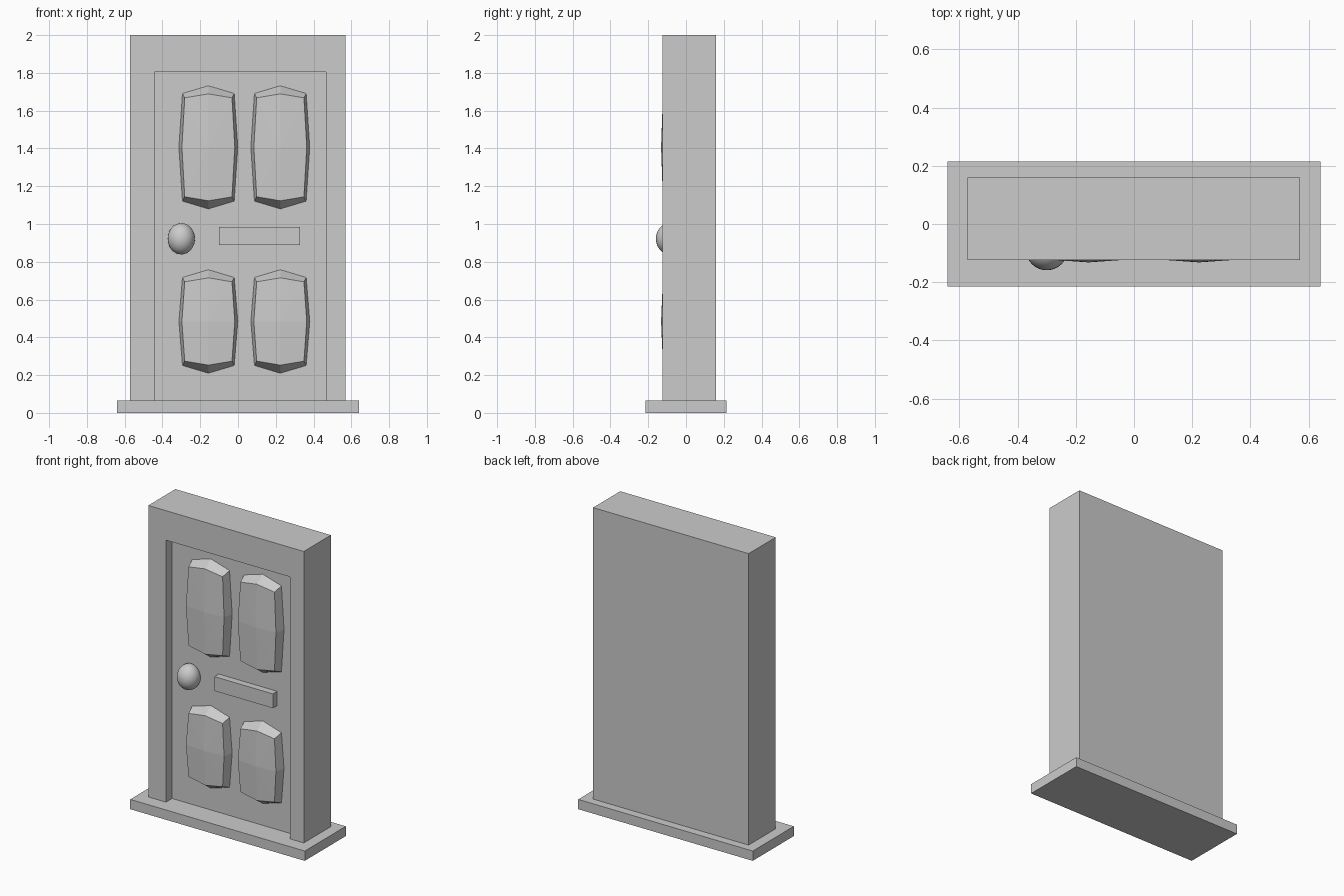
import bpy
import bmesh

default_cube = bpy.data.objects.get("Cube")
if default_cube:
    bpy.data.objects.remove(default_cube, do_unlink=True)

grey = bpy.data.materials.new("plain grey")
grey.use_nodes = True
GREY = (0.6, 0.6, 0.6, 1)
grey.diffuse_color = GREY
grey.node_tree.nodes["Principled BSDF"].inputs["Base Color"].default_value = GREY

DOOR_Y = -0.06      # face of the recessed door
STEP_TOP = 0.065


def add_object(name, bm):
    bmesh.ops.recalc_face_normals(bm, faces=bm.faces)
    mesh = bpy.data.meshes.new(name)
    bm.to_mesh(mesh)
    bm.free()
    mesh.materials.append(grey)
    obj = bpy.data.objects.new(name, mesh)
    bpy.context.collection.objects.link(obj)
    return obj


def box(name, low, high):
    bm = bmesh.new()
    bmesh.ops.create_cube(bm, size=1)
    for v in bm.verts:
        v.co = [a + (c + 0.5) * (b - a) for a, b, c in zip(low, high, v.co)]
    return add_object(name, bm)


def ring(bm, cx, cz, corner, mid, y_corner, y_mid):
    """Eight points around a panel: bowed sides with a corner between each."""
    points = []
    for sx, sz in ((-1, -1), (0, -1), (1, -1), (1, 0), (1, 1), (0, 1), (-1, 1), (-1, 0)):
        is_corner = sx and sz
        w, h = corner if is_corner else mid
        points.append(bm.verts.new((cx + sx * w, y_corner if is_corner else y_mid, cz + sz * h)))
    return points


def panel(name, cx, cz, tall):
    """Raised door panel with sloped sides and a faceted, bulging front."""
    bm = bmesh.new()
    corner_drop, mid_drop = 0.041, 0.043
    outer = ring(bm, cx, cz, (0.137, tall - corner_drop), (0.156, tall), DOOR_Y, DOOR_Y)
    inner = ring(bm, cx, cz, (0.125, tall - 0.064), (0.14, tall - mid_drop), -0.116, -0.122)
    centre = bm.verts.new((cx, -0.132, cz))
    for i in range(8):
        j = (i + 1) % 8
        bm.faces.new((outer[i], outer[j], inner[j], inner[i]))
        bm.faces.new((inner[i], inner[j], centre))
    bm.faces.new(outer)
    return add_object(name, bm)


# Doorstep
box("doorstep", (-0.641, -0.215, 0), (0.641, 0.215, STEP_TOP))

# Frame and door in one block, with the doorway recess cut out of the front
frame = box("door_and_frame", (-0.572, -0.124, STEP_TOP), (0.57, 0.16, 2))
cutter = box("recess_cutter", (-0.442, -0.3, -0.1), (0.467, DOOR_Y, 1.804))
cutter.hide_render = True
cut = frame.modifiers.new("recess", "BOOLEAN")
cut.operation = "DIFFERENCE"
cut.solver = "EXACT"
cut.object = cutter
bpy.context.view_layer.objects.active = frame
bpy.ops.object.modifier_apply(modifier=cut.name)
bpy.data.objects.remove(cutter, do_unlink=True)

# Four raised panels
for row, cz, tall in (("upper", 1.406, 0.326), ("lower", 0.484, 0.274)):
    for side, cx in (("right", -0.157), ("left", 0.224)):
        panel(f"{row}_{side}_panel", cx, cz, tall)

# Letter plate
box("letter_plate", (-0.1, -0.105, 0.888), (0.329, DOOR_Y + 0.01, 0.983))

# Door knob, slightly taller than wide
bm = bmesh.new()
bmesh.ops.create_uvsphere(bm, u_segments=32, v_segments=16, radius=1)
for face in bm.faces:
    face.smooth = True
knob = add_object("door_knob", bm)
knob.location = (-0.3, -0.087, 0.922)
knob.scale = (0.072, 0.072, 0.083)
